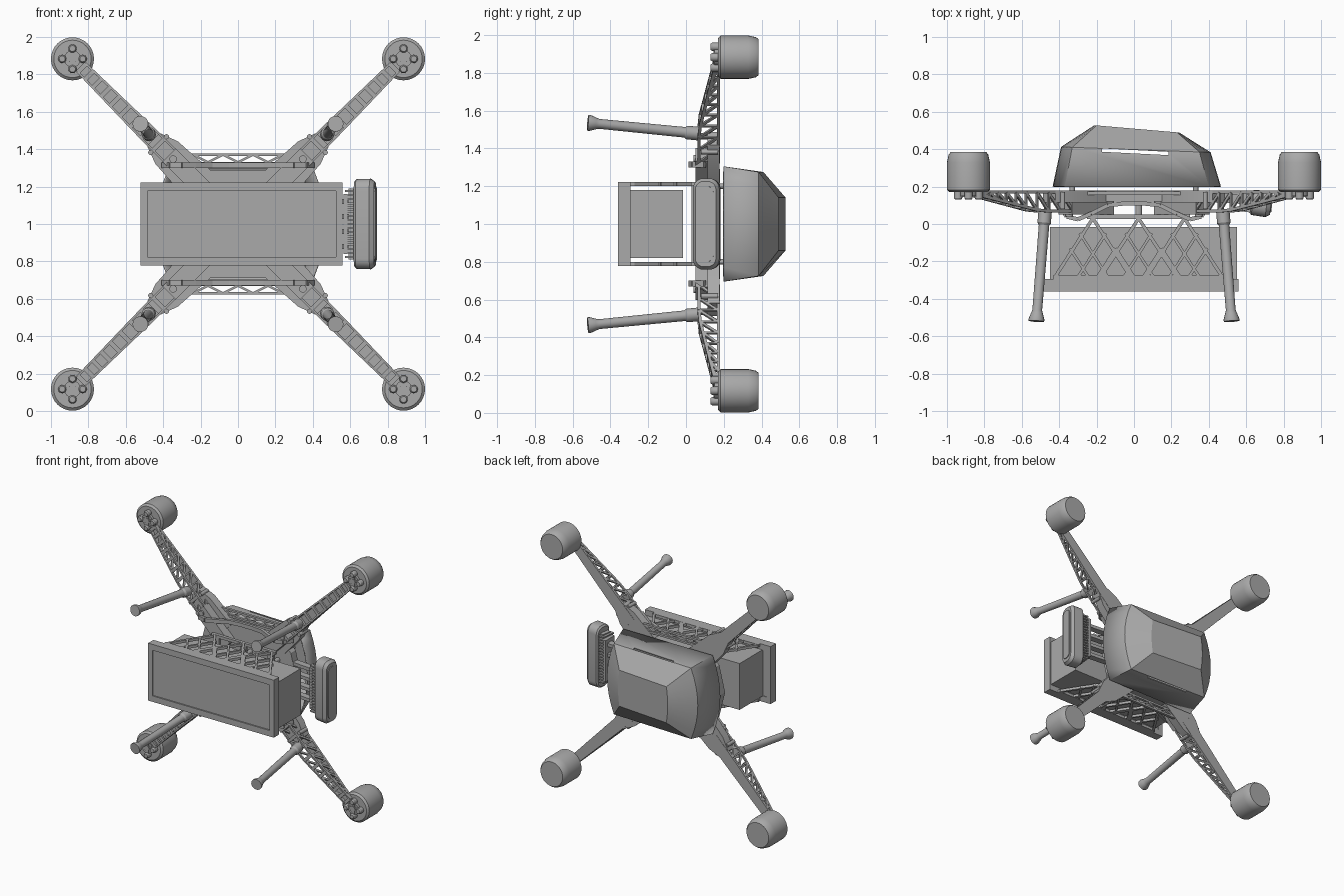
import bpy, bmesh, math
from mathutils import Vector, Matrix

if "Cube" in bpy.data.objects:
    bpy.data.objects.remove(bpy.data.objects["Cube"])

grey = bpy.data.materials.new("light_grey")
grey.use_nodes = True
grey.diffuse_color = (0.4, 0.4, 0.4, 1)
grey.node_tree.nodes["Principled BSDF"].inputs["Base Color"].default_value = (0.4, 0.4, 0.4, 1)
CENTRE = 1.0   # every part is modelled around this height
parts = []


def make(name, bm, mirror=""):
    bmesh.ops.recalc_face_normals(bm, faces=bm.faces)
    mesh = bpy.data.meshes.new(name)
    bm.to_mesh(mesh)
    bm.free()
    mesh.materials.append(grey)
    ob = bpy.data.objects.new(name, mesh)
    ob.location.z = CENTRE
    bpy.context.collection.objects.link(ob)
    if mirror:
        mod = ob.modifiers.new("mirror", "MIRROR")
        mod.use_axis = ["X" in mirror, False, "Z" in mirror]
        mod.use_mirror_merge = False
    parts.append(ob)
    return ob


def loft(bm, rings, cap_start=True, cap_end=True):
    loops = [[bm.verts.new(p) for p in ring] for ring in rings]
    for a, b in zip(loops, loops[1:]):
        for i in range(len(a)):
            j = (i + 1) % len(a)
            bm.faces.new((a[i], a[j], b[j], b[i]))
    if cap_start:
        bm.faces.new(loops[0][::-1])
    if cap_end:
        bm.faces.new(loops[-1])


def box(bm, x, y, z):
    loft(bm, [[(x[0], v, z[0]), (x[1], v, z[0]), (x[1], v, z[1]), (x[0], v, z[1])] for v in y])


def bar(bm, p, q, width, depth, side=(0, 0, 1)):
    """Rectangular strut; width is measured along the side direction."""
    p, q, s = Vector(p), Vector(q), Vector(side)
    d = (q - p).normalized()
    s = (s - d * s.dot(d)).normalized()
    t = d.cross(s) * depth / 2
    s = s * width / 2
    loft(bm, [[c + s + t, c - s + t, c - s - t, c + s - t] for c in (p, q)])


def lathe(bm, p, q, profile, seg=24):
    """Turned shape along p-q; profile holds (fraction, radius)."""
    p, q = Vector(p), Vector(q)
    rot = (q - p).to_track_quat("Z", "Y")
    angles = [2 * math.pi * i / seg for i in range(seg)]
    loft(bm, [[p.lerp(q, f) + rot @ Vector((r * math.cos(a), r * math.sin(a), 0)) for a in angles]
              for f, r in profile])


def diag(r, w, y):
    """Arm coordinates: r outward on the diagonal, w across, y in depth."""
    return Vector(((r + w) * math.sqrt(0.5), y, (r - w) * math.sqrt(0.5)))


def slab(bm, outline, y0, y1):
    loft(bm, [[diag(r, w, y) for r, w in outline] for y in (y0, y1)])


def both_sides(half):
    return half + [(r, -w) for r, w in reversed(half)]


# motors
MX, MZ = 0.885, 0.883
bm = bmesh.new()
lathe(bm, (MX, 0.17, MZ), (MX, 0.385, MZ),
      [(0, 0.1), (0.06, 0.115), (0.74, 0.115), (0.93, 0.106), (1, 0.095)], 32)
make("motor", bm, "XZ")

# motor mounts with four bolt pads
bm = bmesh.new()
lathe(bm, (MX, 0.15, MZ), (MX, 0.172, MZ), [(0, 0.045), (1, 0.045)])
for dx, dz in ((1, 0), (-1, 0), (0, 1), (0, -1)):
    x, z = MX + dx * 0.055, MZ + dz * 0.055
    bar(bm, (MX, 0.16, MZ), (x, 0.16, z), 0.03, 0.03, (0, 1, 0))
    lathe(bm, (x, 0.13, z), (x, 0.175, z), [(0, 0.016), (0.2, 0.022), (1, 0.022)], 16)
lathe(bm, (MX, 0.14, MZ), (MX, 0.172, MZ), [(0, 0.022), (1, 0.022)], 16)
make("motor_mount", bm, "XZ")

# arm backing plates and shoulders
bm = bmesh.new()
slab(bm, both_sides([(0.5, 0.048), (0.7, 0.046), (1.2, 0.034)]), 0.163, 0.18)
make("arm_plate", bm, "XZ")

bm = bmesh.new()
slab(bm, both_sides([(0.3, 0.1), (0.54, 0.085), (0.64, 0.048)]), 0.115, 0.178)
slab(bm, both_sides([(0.2, 0.05), (0.52, 0.05)]), 0.05, 0.12)
for w in (-0.06, 0.06):
    lathe(bm, diag(0.6, w, 0.08), diag(0.6, w, 0.17), [(0, 0.014), (1, 0.014)], 12)
lathe(bm, diag(0.49, 0, 0.04), diag(0.49, 0, 0.06), [(0, 0.02), (1, 0.02)], 16)
make("arm_root", bm, "XZ")

# arm trusses
bm = bmesh.new()


def lower(r):
    return 0.062 if r < 0.74 else 0.062 + (r - 0.74) * 0.185


def half_width(r):
    return 0.042 - max(0, r - 0.7) * 0.024


across = diag(0, 1, 0)
stations = [0.5, 0.6, 0.69, 0.775, 0.855, 0.93, 1.0, 1.065, 1.125, 1.18]
for s in (-1, 1):
    for i, (a, b) in enumerate(zip(stations, stations[1:])):
        bottom = [diag(r, s * half_width(r), lower(r) + 0.007) for r in (a, b)]
        top = [diag(r, s * half_width(r), 0.168) for r in (a, b)]
        bar(bm, *bottom, 0.012, 0.016, across)
        bar(bm, bottom[0], top[1], 0.011, 0.015, across)
        bar(bm, bottom[1], top[1], 0.011, 0.011, across)
for r in stations:
    w = half_width(r)
    bar(bm, diag(r, -w, lower(r) + 0.007), diag(r, w, lower(r) + 0.007), 0.014, 0.024, (0, 1, 0))
make("arm_truss", bm, "XZ")

# landing legs with collars and flared feet
bm = bmesh.new()
lathe(bm, (0.475, 0.07, 0.478), (0.522, -0.52, 0.536),
      [(0, 0.036), (0.11, 0.036), (0.13, 0.028), (0.9, 0.026), (0.93, 0.032), (0.98, 0.042), (1, 0.042)], 20)
make("landing_leg", bm, "XZ")

# faceted hollow canopy
def canopy_ring(x0, x1, h, bulge, y0, y1):
    n = 8
    steps = [-1 + 2 * i / n for i in range(n + 1)]
    flat = [(x1 + bulge * (1 - t * t), -t * h) for t in steps]
    flat += [(x0 - bulge * (1 - t * t), t * h) for t in steps]
    return [(x, y0 + (y1 - y0) * (x - x0) / (x1 - x0), z) for x, z in flat]


bm = bmesh.new()
loft(bm, [canopy_ring(-0.37, 0.40, 0.305, 0.065, 0.2, 0.2),
          canopy_ring(-0.33, 0.35, 0.275, 0.06, 0.41, 0.385),
          canopy_ring(-0.2, 0.23, 0.14, 0.012, 0.527, 0.49)], cap_start=False)
canopy = make("canopy", bm)
shell = canopy.modifiers.new("shell", "SOLIDIFY")
shell.thickness = 0.01
shell.offset = -1

bm = bmesh.new()
bar(bm, (-0.17, 0.395, 0), (0.185, 0.377, 0), 1, 0.018)
cutter = make("slot_cutter", bm)
cutter.hide_render = True
cutter.hide_viewport = True
cut = canopy.modifiers.new("slots", "BOOLEAN")
cut.operation = "DIFFERENCE"
cut.object = cutter

# hub deck
bm = bmesh.new()
deck = [(0.27, 0.29), (0.37, 0.2), (0.42, 0)]
deck = deck + [(x, -z) for x, z in deck[1::-1]]
deck += [(-x, z) for x, z in reversed(deck)]
deck = [p for i, p in enumerate(deck) if p != deck[i - 1]]
loft(bm, [[(x, y, z) for x, z in deck] for y in (0.12, 0.18)])
for sx in (-1, 1):
    for sz in (-1, 1):
        x, z = sx * 0.33, sz * 0.2
        lathe(bm, (x, 0.17, z), (x, 0.215, z), [(0, 0.015), (1, 0.015)], 12)
make("hub_deck", bm)

# arched side frames joining the arm roots
bm = bmesh.new()
arch = [(-0.4, 0.1), (-0.36, 0.04), (-0.3, 0.025), (-0.23, 0.055), (-0.14, 0.1), (-0.05, 0.11)]
arch += [(-x, y) for x, y in reversed(arch)]
for a, b in zip(arch, arch[1:]):
    bar(bm, (*a, 0.315), (*b, 0.315), 0.03, 0.022)
bar(bm, (-0.27, 0.165, 0.37), (0.27, 0.165, 0.37), 0.015, 0.02)
bar(bm, (-0.3, 0.165, 0.325), (0.3, 0.165, 0.325), 0.015, 0.02)
for i in range(6):
    x = -0.24 + 0.08 * i
    lo, hi = (0.33, 0.37) if i % 2 else (0.37, 0.33)
    bar(bm, (x, 0.165, lo), (x + 0.08, 0.165, hi), 0.012, 0.016)
make("side_frame", bm, "Z")

# cargo case and its front frame
bm = bmesh.new()
box(bm, (-0.45, 0.55), (-0.34, -0.015), (-0.18, 0.18))
make("cargo_case", bm)
bm = bmesh.new()
for z in (-0.2, 0.2):
    box(bm, (-0.52, 0.56), (-0.36, -0.295), (z - 0.023, z + 0.023))
for x in (-0.502, 0.542):
    box(bm, (x - 0.018, x + 0.018), (-0.36, -0.295), (-0.18, 0.18))
box(bm, (-0.49, 0.53), (-0.35, -0.3), (-0.19, 0.19))
make("case_frame", bm)

# lattice panels carrying the case
bm = bmesh.new()
ZL = 0.212
bar(bm, (-0.25, 0.038, ZL), (0.3, 0.038, ZL), 0.022, 0.024)
bar(bm, (-0.43, -0.288, ZL), (0.48, -0.288, ZL), 0.022, 0.03)
for x in (-0.22, 0.025, 0.27):
    for s in (-1, 1):
        bar(bm, (x, 0.03, ZL), (x + s * 0.2, -0.28, ZL), 0.02, 0.018)
        bar(bm, (x + s * 0.1225, -0.16 + 0.03, ZL), (x + s * 0.0258, -0.28, ZL), 0.02, 0.015)
        bar(bm, (x - s * 0.0, -0.16, ZL), (x + s * 0.0775, -0.28, ZL), 0.02, 0.015)
        bar(bm, (x, -0.16, ZL), (x + s * 0.07, -0.05, ZL), 0.02, 0.015)
make("lattice_panel", bm, "Z")

# hanger between case and hub
bm = bmesh.new()
for x in (-0.21, 0.025, 0.26):
    box(bm, (x - 0.025, x + 0.025), (0.028, 0.048), (-0.21, 0.21))
    for z in (-0.12, 0.12):
        lathe(bm, (x, 0.04, z), (x, 0.13, z), [(0, 0.018), (1, 0.018)], 12)
make("case_hanger", bm)

# side battery with rounded shell, vent fins and brackets
def rounded(hy, hz, rad, x):
    pts = []
    for k, (sy, sz) in enumerate(((1, 1), (-1, 1), (-1, -1), (1, -1))):
        for i in range(6):
            a = math.pi / 2 * (k + i / 5)
            pts.append((x, sy * (hy - rad) + rad * math.cos(a), sz * (hz - rad) + rad * math.sin(a)))
    return pts


tilt = Matrix.Translation((0.665, 0.112, 0)) @ Matrix.Rotation(-0.12, 4, "Z")
bm = bmesh.new()
loft(bm, [rounded(0.058, 0.228, 0.045, -0.04), rounded(0.068, 0.24, 0.055, -0.03),
          rounded(0.07, 0.242, 0.055, 0.045), rounded(0.055, 0.226, 0.045, 0.068)])
loft(bm, [rounded(0.042, 0.2, 0.035, x) for x in (0.06, 0.074)])
bm.transform(tilt)
make("side_battery", bm)
bm = bmesh.new()
box(bm, (-0.07, -0.03), (-0.04, 0.04), (-0.19, 0.19))
for i in range(17):
    z = -0.176 + 0.022 * i
    box(bm, (-0.088, -0.03), (-0.055, 0.055), (z - 0.005, z + 0.005))
bm.transform(tilt)
make("battery_vents", bm)
bm = bmesh.new()
for z in (-0.12, -0.04, 0.04, 0.12):
    bar(bm, (0.36, 0.15, z), (0.6, 0.13, z), 0.025, 0.05)
box(bm, (0.565, 0.585), (0.07, 0.18), (-0.16, 0.16))
make("battery_bracket", bm)

# smooth the turned parts while keeping hard edges
bpy.ops.object.select_all(action="DESELECT")
for ob in parts:
    if ob is not cutter:
        ob.select_set(True)
bpy.context.view_layer.objects.active = canopy
bpy.ops.object.shade_smooth_by_angle(angle=math.radians(25))
